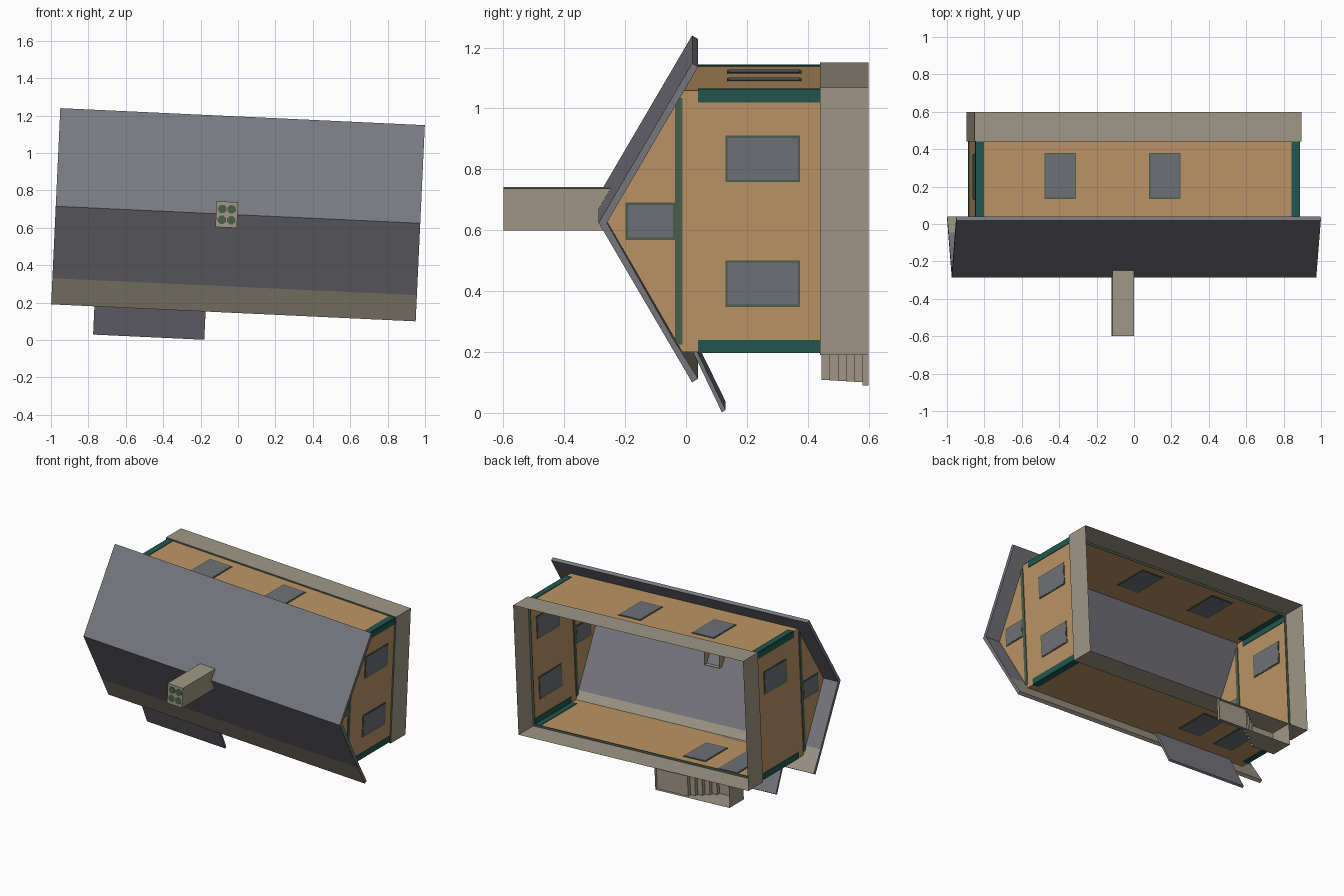
import bpy, bmesh, math
from mathutils import Matrix

if "Cube" in bpy.data.objects:
    bpy.data.objects.remove(bpy.data.objects["Cube"])

# Whole house lies on its back (roof towards -y), turned slightly about y
TILT = Matrix.Translation((0, 0, 0.67)) @ Matrix.Rotation(0.0466, 4, 'Y')


def material(name, rgb):
    m = bpy.data.materials.new(name)
    m.diffuse_color = (*[(c / 255 / 12.92 if c < 11 else ((c / 255 + 0.055) / 1.055) ** 2.4) for c in rgb], 1)
    m.use_nodes = True
    m.node_tree.nodes["Principled BSDF"].inputs["Base Color"].default_value = m.diffuse_color
    return m


WALL = material("tan_wall", (188, 149, 101))
ROOF = material("grey_roof", (120, 120, 128))
STONE = material("stone", (160, 152, 136))
TEAL = material("teal_board", (33, 88, 79))
GREEN = material("dark_green_trim", (76, 94, 76))
GLASS = material("window_grey", (111, 113, 119))


def build(name, verts, faces, *mats):
    me = bpy.data.meshes.new(name)
    me.from_pydata(verts, [], faces)
    for m in mats:
        me.materials.append(m)
    bm = bmesh.new()
    bm.from_mesh(me)
    bmesh.ops.recalc_face_normals(bm, faces=bm.faces)
    bm.to_mesh(me)
    bm.free()
    ob = bpy.data.objects.new(name, me)
    ob.matrix_world = TILT
    bpy.context.collection.objects.link(ob)
    return ob


def box(name, xr, yr, zr, mat):
    v = [(x, y, z) for x in xr for y in yr for z in zr]
    f = [(0, 1, 3, 2), (4, 6, 7, 5), (0, 4, 5, 1), (2, 3, 7, 6), (0, 2, 6, 4), (1, 5, 7, 3)]
    return build(name, v, f, mat)


def prism(name, pts, x0, x1, *mats):
    """Extrude a (y, z) outline along x."""
    n = len(pts)
    v = [(x, y, z) for x in (x0, x1) for y, z in pts]
    f = [tuple(range(n)), tuple(range(n, 2 * n))]
    f += [(i, (i + 1) % n, n + (i + 1) % n, n + i) for i in range(n)]
    return build(name, v, f, *mats)


def tube(name, x, y0, y1, z0, z1, mat, cx=0.0):
    """Open rectangular sleeve along y."""
    c = [(cx - x, z0), (cx + x, z0), (cx + x, z1), (cx - x, z1)]
    v = [(a, y, b) for y in (y0, y1) for a, b in c]
    return build(name, v, [(i, (i + 1) % 4, 4 + (i + 1) % 4, 4 + i) for i in range(4)], mat)


X, Z = 0.865, 0.43          # half size of the walls
TOP, RIDGE, SILL = -0.012, -0.26, 0.44

# Walls: two long sides and two gables, thin shells
for s, nm in ((1, "back"), (-1, "front")):
    build(nm + "_wall", [(-X, TOP, s * Z), (X, TOP, s * Z), (X, SILL, s * Z), (-X, SILL, s * Z)],
          [(0, 1, 2, 3)], WALL)
for s, nm in ((1, "right"), (-1, "left")):
    build(nm + "_gable", [(s * X, SILL, -Z), (s * X, SILL, Z), (s * X, TOP, Z), (s * X, RIDGE, 0), (s * X, TOP, -Z)],
          [(0, 1, 2, 3, 4)], WALL)
    box(nm + "_gable_belt", (s * X - 0.004, s * X + 0.004), (-0.036, -0.012), (-0.405, 0.405), GREEN)

# Stone base ring and its ledge
tube("base", 0.875, SILL, 0.6, -0.44, 0.44, STONE)
ring = [(a * sx, SILL, b * sz) for a, b in ((0.860, 0.425), (0.875, 0.44))
        for sx, sz in ((-1, -1), (1, -1), (1, 1), (-1, 1))]
build("base_ledge", ring, [(i, (i + 1) % 4, 4 + (i + 1) % 4, 4 + i) for i in range(4)], GREEN)

# Teal corner boards
for sx in (-1, 1):
    for sz in (-1, 1):
        a, b = sx * X, sz * Z
        box("corner_board_side", sorted((a, a - sx * 0.042)), (0.04, SILL), (b - 0.004, b + 0.004), TEAL)
        box("corner_board_end", (a - 0.004, a + 0.004), (0.04, SILL), sorted((b, b - sz * 0.04)), TEAL)

# Roof slopes as slabs; the front one has a stone coloured lower band
RX = 0.9755
prism("roof_back", [(-0.287, 0), (0.02, 0.525), (0.04, 0.513), (RIDGE, 0)], -RX, RX, ROOF)
k = 0.385 / 0.525
prism("roof_front", [(-0.287, 0), (-0.287 + 0.307 * k, -0.385), (RIDGE + 0.3 * k * 0.98, -0.378), (RIDGE, 0)],
      -RX, RX, ROOF)
band = prism("roof_front_band",
             [(-0.287 + 0.307 * k, -0.385), (0.02, -0.525), (0.04, -0.513), (RIDGE + 0.3 * k * 0.98, -0.378)],
             -RX, RX, STONE, ROOF)
for p in band.data.polygons:          # grey ends
    p.material_index = 1 if abs(p.normal.x) > 0.9 else 0


# Windows: green frame plate with a slightly thicker pane
def window(name, axis, pos, c, w, y0, y1):
    for part, g, t, m in (("_frame", 0, 0.0035, GREEN), ("_pane", 0.007, 0.0048, GLASS)):
        across, thick = (c - w / 2 + g, c + w / 2 - g), (pos - t, pos + t)
        xr, zr = (thick, across) if axis == 'x' else (across, thick)
        box(name + part, xr, (y0 + g, y1 - g), zr, m)


for c in (-0.415, 0.145):
    window("back_window", 'z', Z, c, 0.17, 0.135, 0.38)
window("front_window", 'z', -Z, -0.31, 0.17, 0.135, 0.38)
window("front_door", 'z', -Z, -0.60, 0.15, 0.11, 0.435)
for s, cs in ((1, (-0.205, 0.205)), (-1, (0.205,))):
    for c in cs:
        window("end_window", 'x', s * X, c, 0.153, 0.13, 0.375)
    window("attic_window", 'x', s * X, 0, 0.122, -0.198, -0.036)

# Sloping canopy over the door
prism("porch_canopy", [(0.0, -0.43), (0.118, -0.676), (0.13, -0.668), (0.014, -0.43)], -0.744, -0.149, ROOF)

# Porch landing with steps going down towards +x, open underneath
out = [(-0.725, 0.6), (-0.725, 0.445), (-0.54, 0.445)]
for i in range(5):
    y = 0.445 + 0.027 * (i + 1)
    out += [(-0.54 + 0.036 * i, y), (-0.54 + 0.036 * (i + 1), y)]
out[-1] = (-0.16, out[-1][1])
out.append((-0.16, 0.6))
n = len(out)
build("porch_steps", [(x, y, z) for z in (-0.44, -0.588) for x, y in out],
      [(i, i + 1, n + i + 1, n + i) for i in range(n - 1)] + [tuple(range(n, 2 * n))], STONE)

# Chimney with four dark flues
tube("chimney", 0.0575, -0.6, -0.19, -0.071, 0.067, STONE, cx=-0.06)
box("chimney_cap", (-0.1175, -0.0025), (-0.598, -0.59), (-0.071, 0.067), STONE)
for sx in (-1, 1):
    for sz in (-1, 1):
        cx, cz = -0.06 + sx * 0.025, -0.002 + sz * 0.029
        pts = [(cx + 0.024 * math.cos(math.pi * (i + 0.5) / 4), cz + 0.024 * math.sin(math.pi * (i + 0.5) / 4))
               for i in range(8)]
        build("flue", [(x, y, z) for y in (-0.6, -0.597) for x, z in pts],
              [tuple(range(8)), tuple(range(8, 16))] +
              [(i, (i + 1) % 8, 8 + (i + 1) % 8, 8 + i) for i in range(8)], GREEN)
